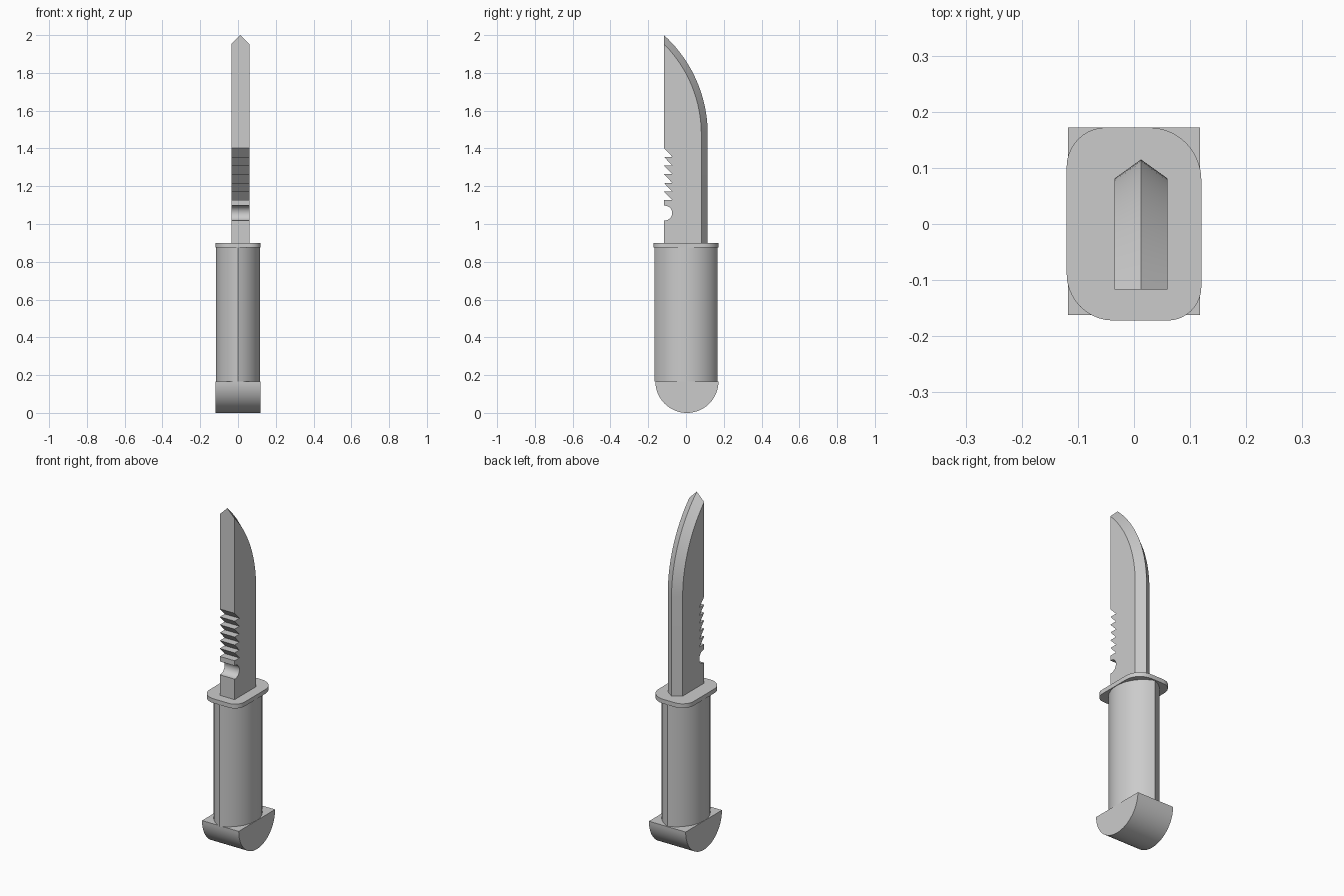
import bpy, bmesh
from math import sin, cos, pi, sqrt, atan2, asin

cube = bpy.data.objects.get("Cube")
if cube:
    bpy.data.objects.remove(cube, do_unlink=True)

# One plain grey for the whole model
grey = bpy.data.materials.new("plain grey")
grey.use_nodes = True
grey.diffuse_color = (0.6, 0.6, 0.6, 1)
grey.node_tree.nodes["Principled BSDF"].inputs["Base Color"].default_value = (0.6, 0.6, 0.6, 1)


def arc(cx, cy, r, start, end, steps):
    """Points along a circular arc, angles in radians."""
    angles = [start + (end - start) * i / steps for i in range(steps + 1)]
    return [(cx + r * cos(a), cy + r * sin(a)) for a in angles]


def finish(name, bm):
    bmesh.ops.recalc_face_normals(bm, faces=bm.faces)
    mesh = bpy.data.meshes.new(name)
    bm.to_mesh(mesh)
    bm.free()
    mesh.materials.append(grey)
    obj = bpy.data.objects.new(name, mesh)
    bpy.context.collection.objects.link(obj)
    bpy.ops.object.select_all(action='DESELECT')
    obj.select_set(True)
    bpy.context.view_layer.objects.active = obj
    bpy.ops.object.shade_smooth_by_angle(angle=pi / 6)
    return obj


def prism(name, outline, low, high, place):
    """Closed solid swept from low to high; place maps (u, v, depth) to xyz."""
    bm = bmesh.new()
    a = [bm.verts.new(place(u, v, low)) for u, v in outline]
    b = [bm.verts.new(place(u, v, high)) for u, v in outline]
    bm.faces.new(a)
    bm.faces.new(b)
    for i in range(len(a)):
        j = (i + 1) % len(a)
        bm.faces.new((a[i], a[j], b[j], b[i]))
    return finish(name, bm)


def upright(u, v, d):
    return (u, v, d)


def sideways(u, v, d):
    return (d, u, v)


# Pommel: half cylinder lying across the bottom
prism("pommel", arc(0.005, 0.167, 0.167, pi, 2 * pi, 32), -0.118, 0.118, sideways)

# Handle: lens section made of two arcs that meet in front and back creases
half_w, half_d = 0.117, 0.168
r = (half_w ** 2 + half_d ** 2) / (2 * half_w)
t = asin(half_d / r)
lens = arc(half_w - r, 0, r, -t, t, 20)[:-1]
lens += arc(r - half_w, 0, r, pi - t, pi + t, 20)[:-1]
prism("handle", lens, 0.165, 0.878, upright)

# Guard: rounded plate with a different radius on each corner
guard = []
corners = [(1, 1, 0.093), (-1, 1, 0.07), (-1, -1, 0.083), (1, -1, 0.06)]
for i, (sx, sy, rad) in enumerate(corners):
    guard += arc(sx * (0.12 - rad), sy * (0.172 - rad), rad, i * pi / 2, (i + 1) * pi / 2, 10)
prism("guard", guard, 0.875, 0.9, upright)

# Blade: flat sides, notched spine and a bevelled edge that curves to the tip
SPINE, BASE = -0.117, 0.899
CY, CZ = -0.593, 1.476


def edge_curve(radius):
    tip_angle = atan2(sqrt(radius ** 2 - (SPINE - CY) ** 2), SPINE - CY)
    return [(CY + radius, BASE)] + arc(CY, CZ, radius, 0, tip_angle, 20)


shoulder, ridge = edge_curve(0.674), edge_curve(0.708)
spine = []
top, pitch, teeth = 1.402, 0.046, 6
for i in range(teeth):
    z = top - i * pitch
    spine += [(SPINE, z), (-0.073, z - pitch)]
spine.append((SPINE, top - teeth * pitch))
spine.append((SPINE, 1.097))
spine += arc(-0.112, 1.058, 0.039, pi / 2, -pi / 2, 14)
spine += [(SPINE, 1.019), (SPINE, BASE)]

bm = bmesh.new()
outline = shoulder + spine
right = [bm.verts.new((-0.035, y, z)) for y, z in outline]
left = [bm.verts.new((0.06, y, z)) for y, z in outline]
mid = [bm.verts.new((0.0125, y, z)) for y, z in ridge]
bm.faces.new(right)
bm.faces.new(left)
n, count = len(mid), len(outline)
for i in range(n - 1):
    for side in (right, left):
        bm.faces.new((side[i], side[i + 1], mid[i + 1], mid[i]))
for i in range(n, count - 1):
    bm.faces.new((right[i], right[i + 1], left[i + 1], left[i]))
# Pointed spine face at the tip, and the base
bm.faces.new((right[n - 1], mid[-1], left[n - 1], left[n], right[n]))
bm.faces.new((right[0], mid[0], left[0], left[-1], right[-1]))
finish("blade", bm)
